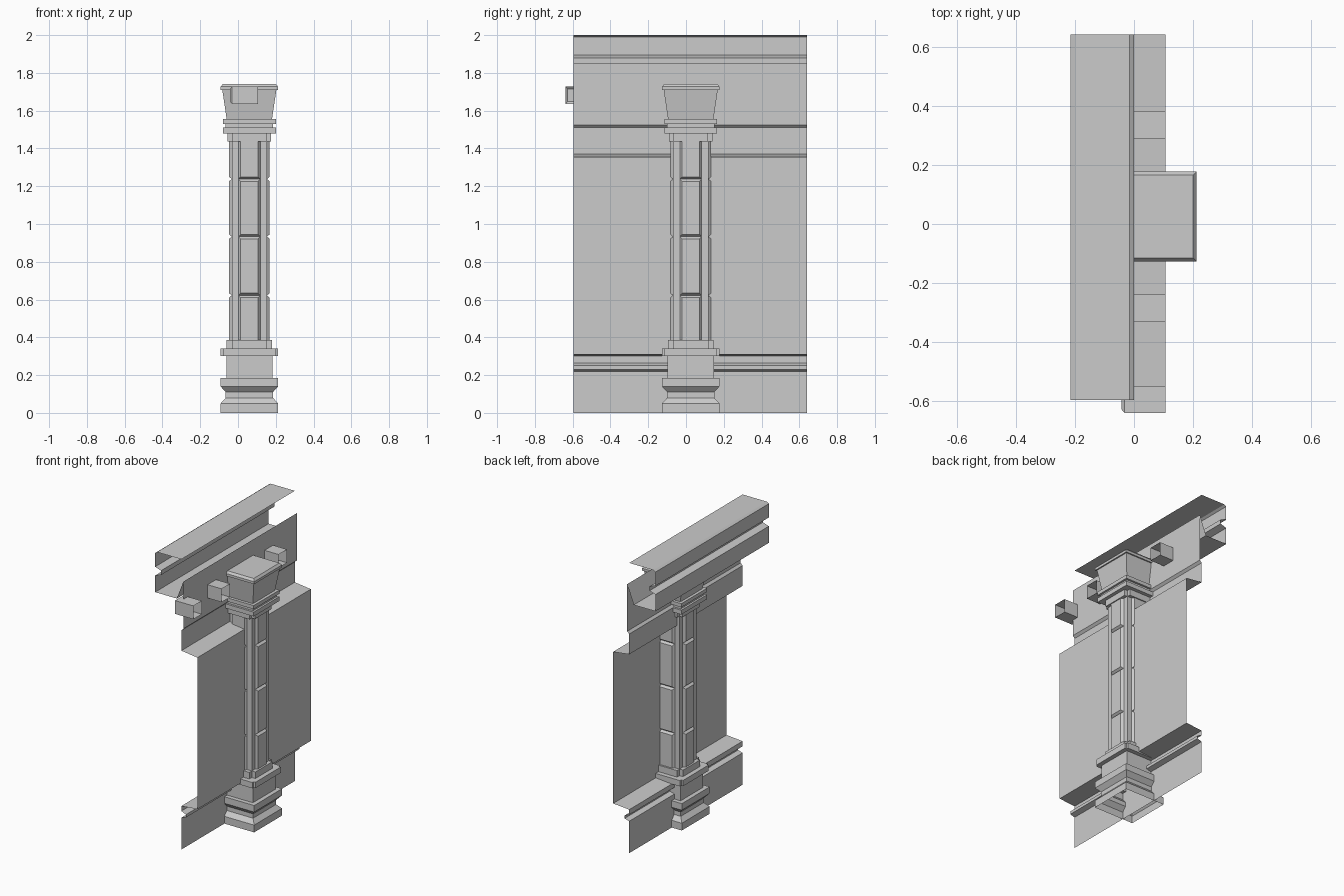
import bpy
import bmesh

cube = bpy.data.objects.get("Cube")
if cube:
    bpy.data.objects.remove(cube)

stone = bpy.data.materials.new("grey_stone")
stone.use_nodes = True
GREY = (0.6, 0.6, 0.6, 1)
stone.diffuse_color = GREY
stone.node_tree.nodes["Principled BSDF"].inputs["Base Color"].default_value = GREY

CX, CY = 0.06, 0.025          # pillar axis
Y0, Y1 = -0.595, 0.64         # wall ends


def finish(name, bm):
    mesh = bpy.data.meshes.new(name)
    bm.to_mesh(mesh)
    bm.free()
    mesh.materials.append(stone)
    obj = bpy.data.objects.new(name, mesh)
    bpy.context.collection.objects.link(obj)
    return obj


def sheet(name, profile):
    """Open (x, z) profile swept along the wall."""
    bm = bmesh.new()
    a, b = [[bm.verts.new((x, y, z)) for x, z in profile] for y in (Y0, Y1)]
    for i in range(len(profile) - 1):
        bm.faces.new((a[i], a[i + 1], b[i + 1], b[i]))
    return finish(name, bm)


def outline(half, notch):
    """Square section, with stepped corners when notch is set."""
    pts = []
    for sx, sy in ((1, 1), (-1, 1), (-1, -1), (1, -1)):
        inner = half - notch
        corner = [(half, inner), (inner, inner), (inner, half)] if notch else [(half, half)]
        if sx * sy < 0:
            corner.reverse()
        pts += [(sx * x, sy * y) for x, y in corner]
    return pts


def loft(name, rings, notch=0, bottom=True):
    """Stack of (half width, z) sections around the pillar axis."""
    bm = bmesh.new()
    loops = [[bm.verts.new((CX + x, CY + y, z)) for x, y in outline(h, notch)]
             for h, z in rings]
    n = len(loops[0])
    for lo, hi in zip(loops, loops[1:]):
        for i in range(n):
            j = (i + 1) % n
            bm.faces.new((lo[i], lo[j], hi[j], hi[i]))
    bm.faces.new(loops[-1])
    if bottom:
        bm.faces.new(loops[0][::-1])
    return finish(name, bm)


# Wall skin: plinth with groove, recessed panel, frieze
sheet("wall_panel", [
    (-0.015, 0), (-0.015, 0.22), (0.02, 0.23), (0.02, 0.25), (-0.015, 0.265),
    (-0.015, 0.3), (0.107, 0.31), (0.107, 1.355), (-0.015, 1.37),
    (-0.015, 1.51), (0, 1.525), (0, 1.85)])

# Cornice with a grooved face
sheet("cornice", [
    (0, 1.85), (-0.05, 1.72), (-0.215, 1.72), (-0.215, 1.835), (-0.17, 1.85),
    (-0.17, 1.88), (-0.215, 1.895), (-0.215, 1.99), (-0.2, 2), (-0.015, 2)])

# Bracket blocks: bevelled end, open behind
for k, y in enumerate((-0.593, -0.285, 0.335)):
    bm = bmesh.new()
    loops = []
    for x, h in ((-0.042, 0.034), (-0.032, 0.046), (0.107, 0.046)):
        loops.append([bm.verts.new((x, y + sy * h, 1.682 + sz * h))
                      for sy, sz in ((-1, -1), (1, -1), (1, 1), (-1, 1))])
    for a, b in zip(loops, loops[1:]):
        for i in range(4):
            j = (i + 1) % 4
            bm.faces.new((a[i], a[j], b[j], b[i]))
    bm.faces.new(loops[0][::-1])
    bm.normal_update()
    bmesh.ops.recalc_face_normals(bm, faces=bm.faces)
    finish(f"bracket_{k + 1}", bm)

# Pillar base
loft("pillar_base", [
    (0.152, 0), (0.152, 0.05), (0.125, 0.08), (0.125, 0.11), (0.152, 0.14),
    (0.152, 0.185), (0.122, 0.185), (0.122, 0.3)], bottom=False)
loft("base_collar", [(0.152, 0.3), (0.152, 0.34)], notch=0.014)
loft("shaft_foot", [(0.12, 0.34), (0.12, 0.385)], notch=0.027)

# Shaft core and four stacks of raised panels
loft("shaft_core", [(0.093, 0.385), (0.093, 1.437)])
bm = bmesh.new()
joints = (0.385, 0.622, 0.933, 1.238, 1.437)
for dx, dy in ((1, 0), (0, 1), (-1, 0), (0, -1)):
    for z0, z1 in zip(joints, joints[1:]):
        loops = []
        for d, inset in ((0.093, 0), (0.108, 0.012)):
            w = 0.058 - inset
            top = z1 - (inset if z1 < joints[-1] else 0)
            low = z0 + (inset if z0 > joints[0] else 0)
            loops.append([
                bm.verts.new((CX + dx * d - dy * s, CY + dy * d + dx * s, z))
                for s, z in ((-w, low), (w, low), (w, top), (-w, top))])
        a, b = loops
        for i in range(4):
            j = (i + 1) % 4
            bm.faces.new((a[i], a[j], b[j], b[i]))
        bm.faces.new(b)
finish("shaft_panels", bm)

# Capital
loft("shaft_head", [(0.115, 1.437), (0.115, 1.48)], notch=0.024)
loft("capital", [
    (0.14, 1.48), (0.14, 1.51), (0.126, 1.51), (0.126, 1.53), (0.14, 1.53),
    (0.14, 1.555), (0.12, 1.555), (0.143, 1.71), (0.152, 1.71),
    (0.152, 1.727), (0.14, 1.742)])
